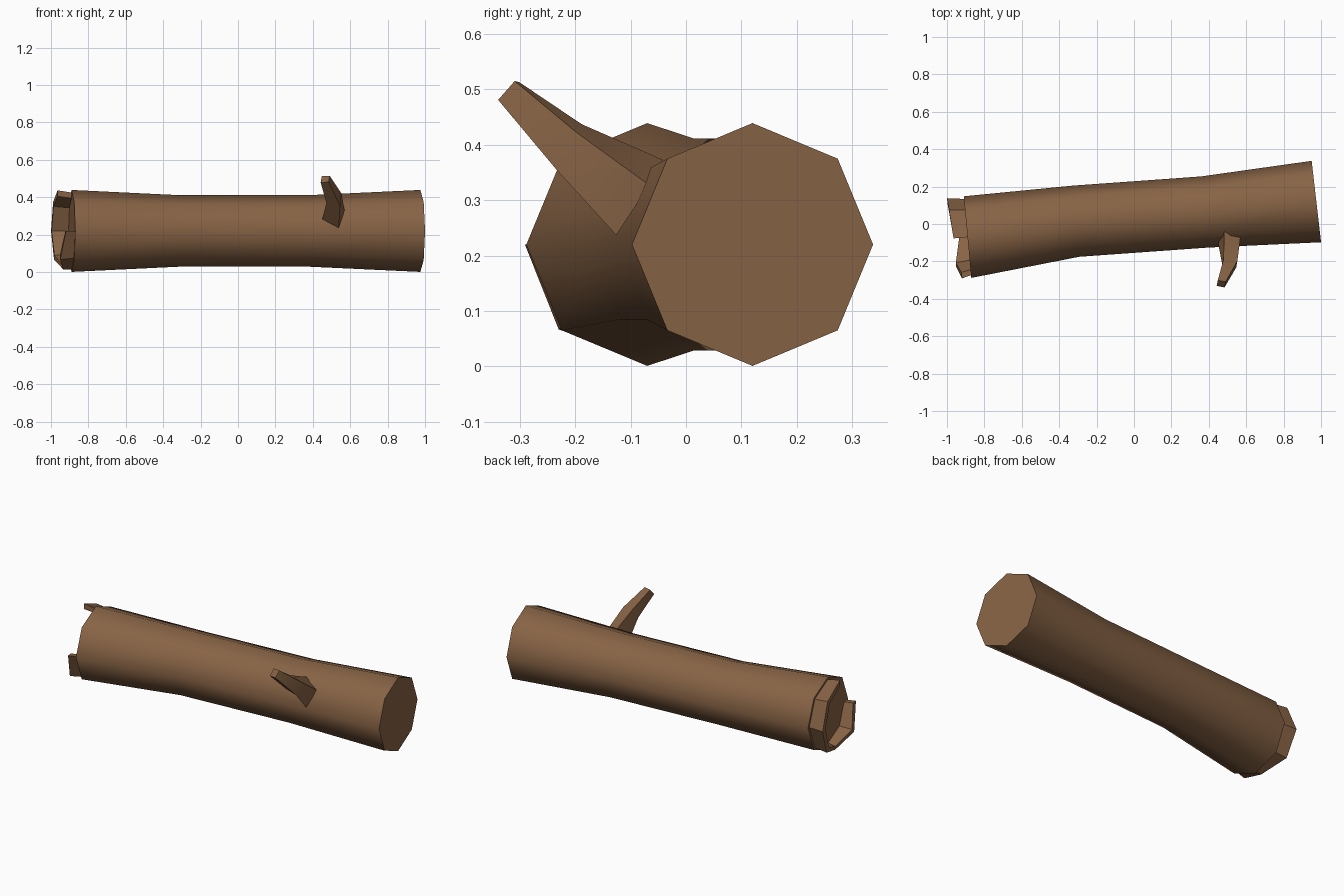
import bpy, bmesh, math
from mathutils import Vector

if "Cube" in bpy.data.objects:
    bpy.data.objects.remove(bpy.data.objects["Cube"])

bark = bpy.data.materials.new("bark_brown")
bark.diffuse_color = (0.245, 0.126, 0.060, 1)
bark.use_nodes = True
bark.node_tree.nodes["Principled BSDF"].inputs["Base Color"].default_value = bark.diffuse_color


def finish(name, bm, smooth_angle=None):
    bmesh.ops.recalc_face_normals(bm, faces=bm.faces)
    me = bpy.data.meshes.new(name)
    bm.to_mesh(me)
    bm.free()
    me.materials.append(bark)
    ob = bpy.data.objects.new(name, me)
    bpy.context.collection.objects.link(ob)
    if smooth_angle:
        bpy.ops.object.select_all(action='DESELECT')
        ob.select_set(True)
        bpy.context.view_layer.objects.active = ob
        bpy.ops.object.shade_smooth_by_angle(angle=math.radians(smooth_angle))
    return ob


def loft(bm, rings, closed=True):
    """Skin a list of point rings with quads and cap both ends."""
    vs = [[bm.verts.new(p) for p in r] for r in rings]
    n = len(vs[0])
    for a, b in zip(vs, vs[1:]):
        for i in range(n):
            j = (i + 1) % n
            bm.faces.new((a[i], a[j], b[j], b[i]))
    bm.faces.new(vs[0])
    bm.faces.new(vs[-1])


def ring_point(centre, radius, yaw, k):
    """Corner k of an octagon facing along x, counted from the top towards +y."""
    a = k * math.pi / 4
    side = Vector((-math.sin(yaw), math.cos(yaw), 0))
    return Vector(centre) + radius * (side * math.sin(a) + Vector((0, 0, math.cos(a))))


# Trunk: four octagonal rings along a slightly bent path
bm = bmesh.new()
path = [((-0.89, -0.07, 0.22), 0.219, 0.092), ((-0.31, 0.015, 0.22), 0.191, 0.09),
        ((0.375, 0.064, 0.22), 0.191, 0.09), ((0.975, 0.12, 0.22), 0.219, 0.115)]
loft(bm, [[ring_point(c, r, yaw, k) for k in range(8)] for c, r, yaw in path])
finish("trunk", bm, 50)

# Broken rim: jagged shell around the left end, open at the upper front
centre, yaw = Vector(path[0][0]), path[0][2]
axis = Vector((math.cos(yaw), math.sin(yaw), 0))
lengths = [0.075, 0.085, 0.09, 0.08, 0.045, 0.075, 0.05]   # top, back, bottom, front
bm = bmesh.new()
sections = []
for k, d in enumerate(lengths):
    r_tip = 0.205 if k == 4 else 0.217
    sections.append([ring_point(centre, 0.205, yaw, k),
                     ring_point(centre - axis * d, r_tip, yaw, k),
                     ring_point(centre - axis * d, 0.185, yaw, k),
                     ring_point(centre, 0.175, yaw, k)])
loft(bm, sections)
finish("broken_rim", bm)

# Branch stub: bent, tapering four-sided twig: centre, half-width and half-height vectors
bm = bmesh.new()
stub = [((0.510, -0.084, 0.305), (0.044, -0.012, -0.023), (0.016, 0.030, 0.045)),
        ((0.513, -0.210, 0.395), (0.037, -0.004, -0.008), (0.003, 0.018, 0.034)),
        ((0.466, -0.320, 0.497), (0.021, -0.004, 0.001), (0.003, 0.015, 0.017))]
rings = []
for c, u, v in stub:
    c, u, v = Vector(c), Vector(u), Vector(v)
    rings.append([c - u - v, c + u - v, c + u + v, c - u + v])
loft(bm, rings)
finish("branch_stub", bm, 60)
